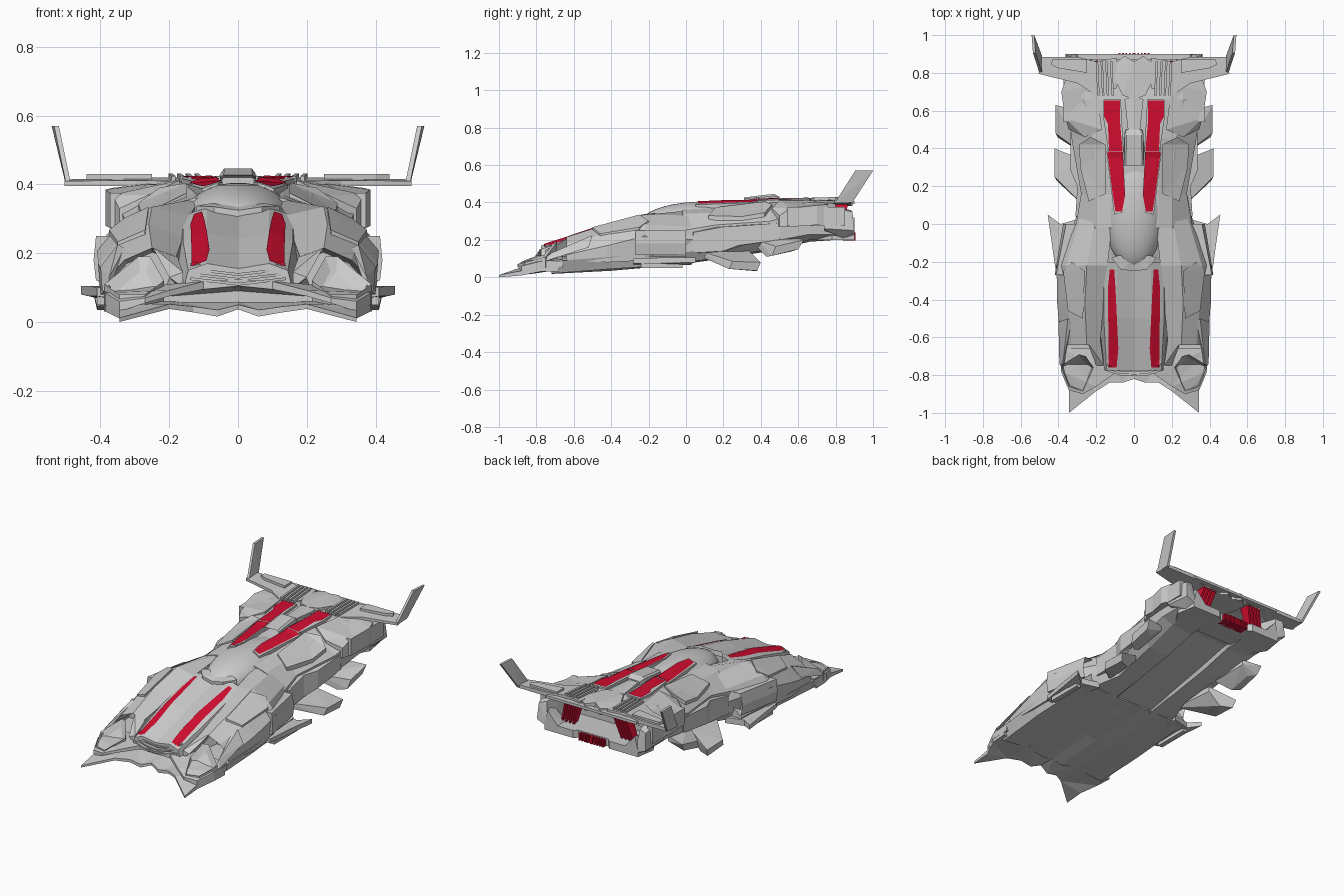
import bpy, bmesh
from mathutils import Vector

red = bpy.data.materials.new("red_paint")
red.diffuse_color = (0.65, 0.004, 0.03, 1)


def finish(name, bm, pair=False, mat=None):
    if pair:
        dup = bmesh.ops.duplicate(bm, geom=bm.verts[:] + bm.edges[:] + bm.faces[:])["geom"]
        for v in dup:
            if isinstance(v, bmesh.types.BMVert):
                v.co.x = -v.co.x
    bmesh.ops.recalc_face_normals(bm, faces=bm.faces[:])
    me = bpy.data.meshes.new(name)
    bm.to_mesh(me)
    bm.free()
    ob = bpy.data.objects.new(name, me)
    bpy.context.collection.objects.link(ob)
    if mat:
        me.materials.append(mat)
    return ob


def recess(bm, face, rim, offset):
    bmesh.ops.inset_individual(bm, faces=[face], thickness=rim, depth=0)
    for v in face.verts:
        v.co += Vector(offset)


def loft(name, secs, pair=False, dent_front=None, dent_back=None):
    """Rings along y; half rings are mirrored into one body unless pair is set."""
    bm = bmesh.new()
    rings = []
    for y, pts in secs:
        if not pair:
            pts = pts + [(-x, z) for x, z in reversed(pts) if x > 0]
        rings.append([bm.verts.new((x, y, z)) for x, z in pts])
    n = len(rings[0])
    for a, b in zip(rings, rings[1:]):
        for i in range(n):
            bm.faces.new((a[i], a[(i + 1) % n], b[(i + 1) % n], b[i]))
    f0, f1 = bm.faces.new(rings[0]), bm.faces.new(rings[-1])
    bm.normal_update()
    if dent_front:
        recess(bm, f0, dent_front[0], (0, dent_front[1], 0))
    if dent_back:
        recess(bm, f1, dent_back[0], (0, -dent_back[1], 0))
    return finish(name, bm, pair)


def slab(name, pts, mat=None, dent=None):
    """Mirrored pair of plates; outline points are (x, y, z_low, z_high)."""
    bm = bmesh.new()
    lo = [bm.verts.new((x, y, a)) for x, y, a, b in pts]
    hi = [bm.verts.new((x, y, b)) for x, y, a, b in pts]
    n = len(pts)
    bm.faces.new(lo)
    top = bm.faces.new(hi)
    for i in range(n):
        j = (i + 1) % n
        bm.faces.new((lo[i], lo[j], hi[j], hi[i]))
    bm.normal_update()
    if dent:
        recess(bm, top, dent[0], (0, 0, -dent[1]))
    bmesh.ops.triangulate(bm, faces=[f for f in bm.faces if len(f.verts) > 4])
    return finish(name, bm, True, mat)


def flat(name, pts, z0, z1, mat=None):
    return slab(name, [(x, y, z0, z1) for x, y in pts], mat)


def block(name, pts, mat=None):
    """Mirrored pair of faceted blocks: convex hull of a few points."""
    bm = bmesh.new()
    for p in pts:
        bm.verts.new(p)
    res = bmesh.ops.convex_hull(bm, input=bm.verts[:])
    junk = {v for v in res["geom_interior"] + res["geom_unused"] if isinstance(v, bmesh.types.BMVert)}
    bmesh.ops.delete(bm, geom=list(junk), context="VERTS")
    bmesh.ops.dissolve_limit(bm, angle_limit=0.02, verts=bm.verts[:], edges=bm.edges[:])
    return finish(name, bm, True, mat)


def box(name, x, y, z, mat=None):
    return block(name, [(a, b, c) for a in x for b in y for c in z], mat)


# Front floor, twin-pointed lower lip and upper lip with a mouth between them
loft("front_hull", [
    (-.72, [(0, .037), (.06, .018), (.18, .042), (.36, .02), (.39, .085), (.2, .09), (0, .12)]),
    (-.40, [(0, .045), (.06, .035), (.18, .05), (.37, .045), (.405, .11), (.2, .10), (0, .2)]),
    (0, [(0, .075), (.06, .07), (.18, .075), (.36, .07), (.37, .11), (.2, .25), (0, .28)])])
slab("lower_lip", [(0, -.82, .037, .05), (.06, -.84, .016, .035), (.13, -.84, .028, .045), (.2, -.885, .038, .052),
                   (.345, -1, 0, .012), (.345, -.88, .01, .035), (.385, -.78, .03, .055), (.39, -.68, .03, .06),
                   (.18, -.7, .042, .06), (0, -.7, .037, .06)])
slab("upper_lip", [(0, -.80, .105, .125), (.10, -.79, .095, .118), (.2, -.86, .075, .092), (.27, -.90, .055, .07),
                   (.345, -.88, .03, .06), (.387, -.78, .05, .085), (.39, -.66, .05, .095), (0, -.66, .08, .125)])

# Hood with stepped grille
loft("hood", [
    (-.775, [(0, .10), (.16, .09), (.145, .15), (.09, .17), (0, .155)]),
    (-.50, [(0, .1), (.21, .1), (.16, .235), (.09, .26), (0, .24)]),
    (-.20, [(0, .1), (.24, .1), (.16, .31), (.09, .332), (0, .32)])])
for i in range(4):
    y, z = -.805 + .01 * i, .118 + .014 * i
    slab("grille_step", [(px, y + dy, z + dz, z + dz + .008) for px, dy, dz in
                         [(0, 0, -.012), (.07, .003, -.004), (.14, .025, .004), (.14, .07, .004), (0, .07, -.012)]])

# Fenders with open intakes, brow blades and headlights
loft("fender", [
    (-.64, [(.18, .09), (.385, .09), (.385, .12), (.33, .18), (.25, .215), (.18, .19)]),
    (-.42, [(.16, .08), (.40, .08), (.407, .17), (.35, .235), (.26, .285), (.16, .245)]),
    (-.22, [(.14, .09), (.39, .09), (.41, .22), (.36, .28), (.25, .335), (.14, .31)]),
    (.05, [(.11, .09), (.28, .10), (.30, .2), (.28, .27), (.2, .33), (.11, .36)])],
    pair=True, dent_front=(.012, .14))
block("outer_brow_blade", [(.375, -.77, .09), (.395, -.74, .09), (.40, -.52, .16), (.35, -.5, .225),
                           (.33, -.52, .215), (.375, -.72, .13)])
block("inner_brow_blade", [(.16, -.75, .10), (.16, -.75, .145), (.2, -.75, .13), (.25, -.62, .22), (.18, -.6, .20),
                           (.17, -.6, .1)])
slab("headlight", [(.27, -.885, .05, .08), (.345, -.86, .05, .08), (.388, -.75, .05, .11), (.29, -.69, .06, .19),
                   (.255, -.70, .06, .19), (.215, -.76, .06, .12)], dent=(.02, .035))
slab("fender_panel", [(.27, -.5, .2, .268), (.35, -.46, .19, .233), (.375, -.25, .2, .268), (.33, -.2, .24, .303),
                      (.26, -.25, .27, .335)])

# Side intake boxes and lower winglets
loft("side_intake", [
    (-.27, [(.3, .12), (.413, .12), (.42, .18), (.413, .25), (.3, .25)]),
    (0, [(.25, .12), (.365, .12), (.375, .18), (.36, .25), (.25, .25)])], pair=True, dent_back=(.012, .05))
slab("side_fin_front", [(.34, -.28, .065, .1), (.41, -.28, .075, .1), (.43, -.14, .075, .105),
                        (.457, .05, .08, .105), (.39, .0, .065, .1), (.28, .03, .065, .1)])
box("side_fin_bracket", (.38, .41), (-.24, -.02), (.05, .08))
block("side_fin_middle", [(.25, .08, .14), (.25, .08, .11), (.27, .34, .14), (.27, .34, .11), (.35, .2, .06),
                          (.41, .23, .045), (.42, .25, .085), (.42, .40, .08), (.41, .38, .035), (.34, .35, .035)])
block("side_fin_rear", [(.28, .38, .20), (.28, .38, .16), (.30, .6, .21), (.30, .6, .18), (.36, .43, .11),
                        (.405, .46, .115), (.415, .48, .165), (.415, .63, .20), (.405, .6, .15), (.36, .57, .14)])

# Rear body, open at the back
loft("rear_hull", [
    (-.02, [(0, .075), (.12, .075), (.13, .07), (.30, .08), (.32, .13), (.31, .25), (.2, .34), (.13, .36), (0, .37)]),
    (.16, [(0, .11), (.12, .11), (.13, .095), (.24, .10), (.28, .16), (.28, .28), (.2, .345), (.13, .37), (0, .38)]),
    (.45, [(0, .165), (.12, .165), (.13, .14), (.26, .15), (.32, .19), (.33, .30), (.22, .38), (.14, .40), (0, .40)]),
    (.66, [(0, .21), (.12, .21), (.13, .19), (.27, .20), (.34, .23), (.36, .36), (.26, .40), (.14, .41), (0, .41)]),
    (.80, [(0, .21), (.12, .21), (.13, .2), (.28, .2), (.34, .23), (.36, .37), (.26, .395), (.14, .40), (0, .40)])],
    dent_back=(.02, .1))
slab("rear_sill", [(.2, .02, .12, .26), (.31, .04, .13, .24), (.30, .2, .14, .27), (.335, .28, .17, .275),
                   (.335, .5, .2, .29), (.2, .5, .2, .30)])
slab("shoulder_panel", [(.15, .16, .3, .375), (.24, .12, .27, .33), (.285, .3, .28, .325), (.29, .42, .28, .345),
                        (.23, .46, .3, .39), (.15, .42, .3, .405)])
slab("rear_fender", [(.17, .5, .3, .412), (.26, .46, .28, .37), (.345, .5, .27, .33), (.365, .56, .27, .37),
                     (.385, .70, .28, .385), (.365, .76, .28, .39), (.2, .74, .3, .41)])
box("rear_side_panel", (.34, .372), (.54, .85), (.275, .375))

# Canopy, roof rails and roof scoop
bm = bmesh.new()
bmesh.ops.create_uvsphere(bm, u_segments=32, v_segments=18, radius=1)
for v in bm.verts:
    v.co = Vector((v.co.x * .165, v.co.y * .34 + .10, v.co.z * .112 + .293))
for f in bm.faces:
    f.smooth = True
finish("canopy", bm)
slab("canopy_lip", [(0, -.25, .29, .325), (.07, -.24, .29, .335), (.12, -.18, .29, .338), (.08, -.165, .29, .345),
                    (0, -.19, .29, .34)])
slab("roof_rail", [(.045, .12, .33, .407), (.058, .06, .33, .406), (.105, .05, .33, .388), (.145, .38, .35, .40),
                   (.13, .46, .36, .408), (.06, .40, .36, .412)])
slab("roof_rail_rear", [(.055, .38, .37, .418), (.135, .38, .37, .41), (.165, .58, .37, .418), (.16, .66, .38, .42),
                        (.07, .66, .38, .422)])
loft("roof_scoop", [
    (.31, [(0, .39), (.052, .39), (.052, .42), (.042, .427), (0, .427)]),
    (.47, [(0, .39), (.052, .39), (.05, .435), (.04, .446), (0, .446)]),
    (.50, [(0, .39), (.045, .39), (.04, .425), (.03, .43), (0, .43)])], dent_front=(.007, .06))
slab("roof_spine", [(0, .48, .39, .425), (.03, .48, .39, .422), (.05, .66, .39, .418), (0, .68, .39, .425)])

# Painted stripes draped over the body
bpy.context.view_layer.update()
dg = bpy.context.evaluated_depsgraph_get()


def stripe(name, path, steps=8, cols=4):
    bm = bmesh.new()
    rows = []
    for (ya, a0, a1), (yb, b0, b1) in zip(path, path[1:]):
        for s in range(steps + 1):
            t = s / steps
            row = []
            for c in range(cols + 1):
                x = (a0 + (b0 - a0) * t) * (1 - c / cols) + (a1 + (b1 - a1) * t) * c / cols
                y = ya + (yb - ya) * t
                hit = bpy.context.scene.ray_cast(dg, Vector((x, y, 1)), Vector((0, 0, -1)))
                row.append(bm.verts.new((x, y, hit[1].z + .004)))
            rows.append(row)
    for p, q in zip(rows, rows[1:]):
        if (p[0].co - q[0].co).length > 1e-5:
            for c in range(cols):
                bm.faces.new((p[c], p[c + 1], q[c + 1], q[c]))
    finish(name, bm, True, red)


stripe("hood_stripe", [(-.76, .092, .136), (-.66, .083, .135), (-.34, .098, .138), (-.24, .105, .128)])
stripe("roof_stripe", [(.065, .063, .098), (.15, .048, .112), (.38, .061, .141)])
stripe("deck_stripe", [(.385, .06, .132), (.53, .073, .138), (.57, .075, .159), (.655, .075, .159)])

# Rear wing with upright tips
slab("rear_wing", [(.09, .72, .385, .415), (.2, .68, .39, .41), (.3, .745, .395, .412), (.505, .795, .396, .41),
                   (.49, .885, .396, .415), (.3, .885, .395, .42), (.2, .86, .39, .42), (.09, .88, .385, .42)])
flat("wing_flap", [(.25, .80), (.40, .825), (.44, .845), (.43, .87), (.25, .87)], .41, .43)
block("wing_tip", [(x + d, y, z) for x, y, z in [(.485, .795, .397), (.487, .89, .40), (.521, .905, .57), (.528, 1, .57)]
                   for d in (0, .014)])
flat("wing_trailing_bar", [(0, .87), (.3, .87), (.3, .90), (0, .90)], .392, .408)
slab("tail_block", [(0, .66, .38, .425), (.06, .68, .38, .425), (.1, .76, .38, .42), (.10, .85, .38, .415),
                    (.05, .89, .38, .42), (0, .86, .38, .43)])

# Vent ribs: grey on top, red down the back
for i in range(4):
    x = .115 + .025 * i
    block("top_vent_rib", [(x + d + s, y, z) for d in (0, .012)
                           for s, y, z in [(-.008, .68, .40), (-.008, .68, .425), (0, .86, .40), (0, .86, .432)]])
    block("rear_vent_rib", [(x + d + s, y, z) for d in (0, .012)
                            for s, y, z in [(0, .80, .39), (0, .865, .39), (.04, .80, .26), (.04, .84, .25)]], red)

# Rear bumper, nacelles and diffuser
block("rear_nacelle", [(.29, .74, .38), (.36, .74, .38), (.37, .74, .26), (.27, .74, .22), (.31, .88, .36),
                       (.355, .89, .35), (.362, .90, .25), (.29, .90, .22), (.32, .84, .21)])
flat("rear_bumper", [(0, .70), (.28, .70), (.33, .78), (.31, .90), (.12, .90), (.1, .88), (0, .88)], .20, .245)
block("bumper_corner", [(.22, .82, .24), (.22, .90, .24), (.31, .82, .24), (.31, .90, .24), (.31, .82, .32),
                        (.29, .90, .32)])
for i in range(5):
    box("diffuser_fin", (.018 * i, .018 * i + .009), (.84, .905), (.198, .24), red)
box("diffuser_back", (0, .085), (.84, .895), (.20, .235), red)
